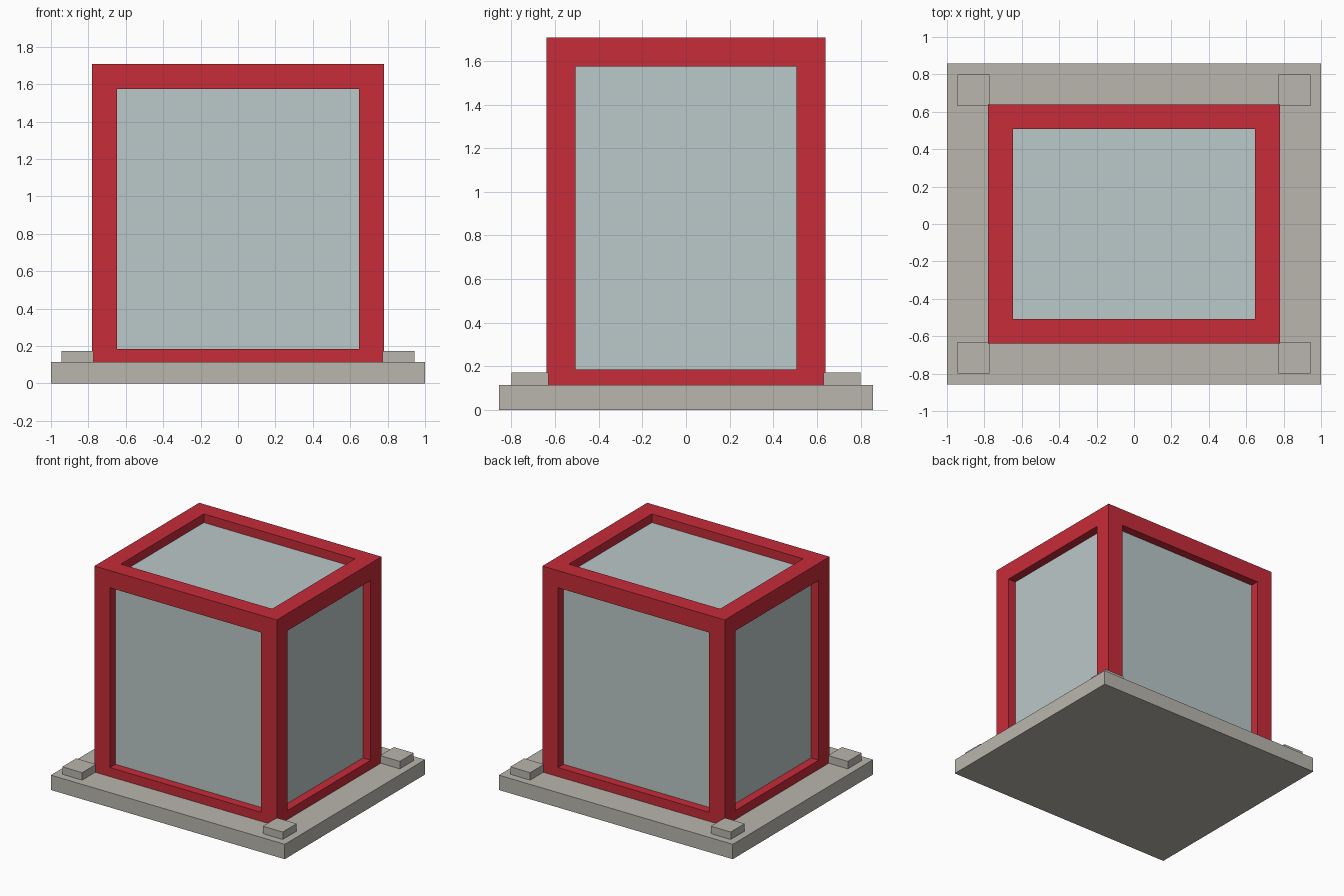
import bpy
import bmesh
from mathutils import Vector

default = bpy.data.objects.get("Cube")
if default:
    bpy.data.objects.remove(default, do_unlink=True)


def make_material(name, rgb):
    mat = bpy.data.materials.new(name)
    mat.use_nodes = True
    color = (*rgb, 1.0)
    mat.diffuse_color = color
    mat.node_tree.nodes["Principled BSDF"].inputs["Base Color"].default_value = color
    return mat


red = make_material("red frame", (0.565, 0.025, 0.041))
glass = make_material("pale glass", (0.497, 0.578, 0.578))
stone = make_material("grey stone", (0.491, 0.468, 0.423))


def box(name, low, high, materials, edit=None):
    """Axis-aligned box between two corners, with an optional bmesh edit."""
    low, high = Vector(low), Vector(high)
    bm = bmesh.new()
    bmesh.ops.create_cube(bm, size=1)
    bmesh.ops.scale(bm, vec=high - low, verts=bm.verts)
    bmesh.ops.translate(bm, vec=(low + high) / 2, verts=bm.verts)
    if edit:
        edit(bm)
    mesh = bpy.data.meshes.new(name)
    bm.to_mesh(mesh)
    bm.free()
    for mat in materials:
        mesh.materials.append(mat)
    obj = bpy.data.objects.new(name, mesh)
    bpy.context.collection.objects.link(obj)
    return obj


BAR = 0.133
RECESS = 0.067


def recess_panels(bm):
    """Leave a square border on each visible side and sink the pane inside it."""
    bm.normal_update()
    panes = [f for f in bm.faces if f.normal.z > -0.5]
    bmesh.ops.inset_individual(bm, faces=panes, thickness=BAR, use_even_offset=True)
    bm.normal_update()
    bmesh.ops.inset_individual(bm, faces=panes, thickness=0, depth=-RECESS)
    for face in panes:
        face.material_index = 1


# Base slab
box("base_slab", (-1, -0.857, 0), (1, 0.857, 0.115), [stone])

# Framed glass booth, its lower bars partly sunk in the slab
box("glazed_frame", (-0.78, -0.64, 0.052), (0.78, 0.64, 1.708), [red, glass], recess_panels)

# Corner pads
for side, sx in (("right", -1), ("left", 1)):
    for end, sy in (("front", -1), ("back", 1)):
        xs = sorted((sx * 0.773, sx * 0.943))
        ys = sorted((sy * 0.63, sy * 0.8))
        box(f"{end}_{side}_pad", (xs[0], ys[0], 0.11), (xs[1], ys[1], 0.173), [stone])
